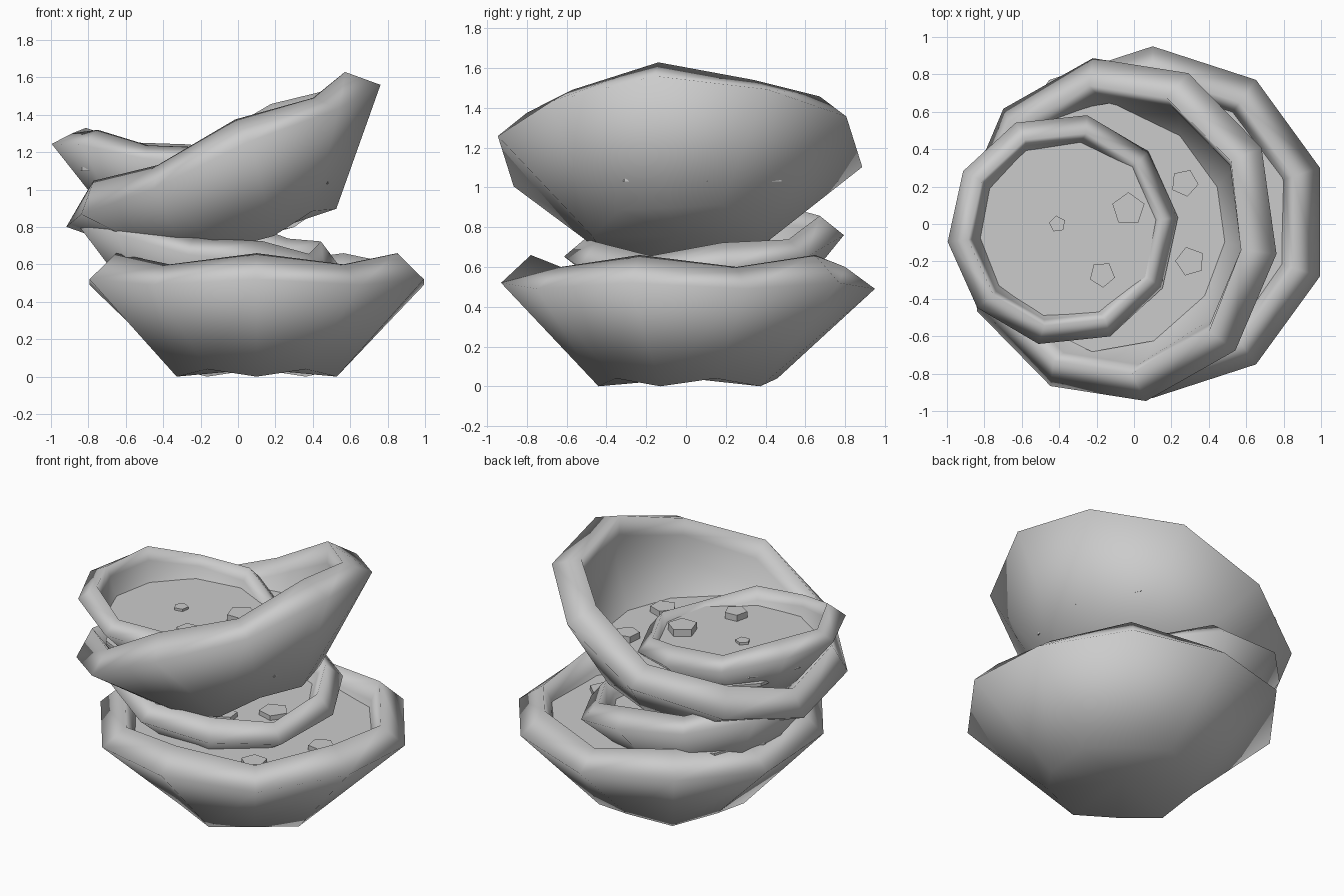
import bpy, bmesh, math
from mathutils import Matrix, Vector

if "Cube" in bpy.data.objects:
    bpy.data.objects.remove(bpy.data.objects["Cube"])

N = 10

# Bowl cross-section: radius, height at even corners, height at odd corners
# (heights are measured from the widest ring)
PROFILE = [
    (0.45, -0.51, -0.47),
    (0.94, 0.01, -0.02),
    (0.79, 0.15, 0.09),
    (0.74, 0.03, 0.0),
    (0.69, -0.12, -0.12),
    (0.43, -0.40, -0.40),
]


def finish(bm, name, smooth_angle=None):
    bmesh.ops.recalc_face_normals(bm, faces=bm.faces)
    me = bpy.data.meshes.new(name)
    bm.to_mesh(me)
    bm.free()
    if smooth_angle:
        me.polygons.foreach_set("use_smooth", [True] * len(me.polygons))
        me.set_sharp_from_angle(angle=math.radians(smooth_angle))
    ob = bpy.data.objects.new(name, me)
    bpy.context.collection.objects.link(ob)
    return ob


def bowl(name, center, scale, first_angle, tilt_x, tilt_y):
    mat = (Matrix.Translation(center)
           @ Matrix.Rotation(math.radians(tilt_y), 4, 'Y')
           @ Matrix.Rotation(math.radians(tilt_x), 4, 'X')
           @ Matrix.Scale(scale, 4))
    bm = bmesh.new()
    rings = []
    for r, even, odd in PROFILE:
        ring = []
        for k in range(N):
            a = math.radians(first_angle + k * 360 / N)
            z = odd if k % 2 else even
            ring.append(bm.verts.new(mat @ Vector((r * math.cos(a), r * math.sin(a), z))))
        rings.append(ring)
    for lo, hi in zip(rings, rings[1:]):
        for k in range(N):
            j = (k + 1) % N
            bm.faces.new((lo[k], lo[j], hi[j], hi[k]))
    # close the foot and the inner floor with fans
    for ring, z in ((rings[0], -0.47), (rings[-1], -0.40)):
        mid = bm.verts.new(mat @ Vector((0, 0, z)))
        for k in range(N):
            bm.faces.new((ring[k], ring[(k + 1) % N], mid))
    return finish(bm, name, 150)


def prism(name, x, y, top, radius, height, sides, angle=0.0):
    bm = bmesh.new()
    bmesh.ops.create_cone(
        bm, cap_ends=True, segments=sides, radius1=radius, radius2=radius, depth=height,
        matrix=Matrix.Translation((x, y, top - height / 2))
        @ Matrix.Rotation(math.radians(angle), 4, 'Z'))
    return finish(bm, name)


# Stacked bowls, large and small in turn
bowl("bottom_bowl", (0.10, 0.01, 0.51), 1.0, 54, 0, 0)
bowl("lower_small_bowl", (-0.16, 0.09, 0.71), 0.76, 10, 5, 10.5)
bowl("tilted_bowl", (-0.08, -0.03, 1.185), 0.99, -8, 0, -23.4)
bowl("top_small_bowl", (-0.38, -0.03, 1.16), 0.665, 6, 0, 9)

# Level filling in each bowl
prism("bottom_filling", 0.10, 0.01, 0.50, 0.77, 0.02, N, 18)
prism("lower_small_filling", -0.14, 0.09, 0.61, 0.55, 0.02, N, 10)
prism("tilted_filling", -0.13, -0.01, 1.05, 0.68, 0.02, N, -8)
prism("top_small_filling", -0.36, -0.03, 1.12, 0.52, 0.02, N, 6)

# Five-sided chunks floating in the fillings
CHUNKS = [
    (-0.03, 0.08, 1.165, 0.09), (-0.17, -0.27, 1.16, 0.07), (-0.41, 0.0, 1.135, 0.045),
    (0.27, 0.22, 1.09, 0.075), (0.30, -0.20, 1.09, 0.08),
    (0.26, 0.0, 0.64, 0.09), (0.05, -0.2, 0.64, 0.07),
    (0.63, -0.04, 0.53, 0.08), (0.43, -0.45, 0.53, 0.08),
]
for i, (x, y, top, r) in enumerate(CHUNKS):
    prism(f"chunk_{i + 1}", x, y, top, r, 0.08, 5, 40 * i)
